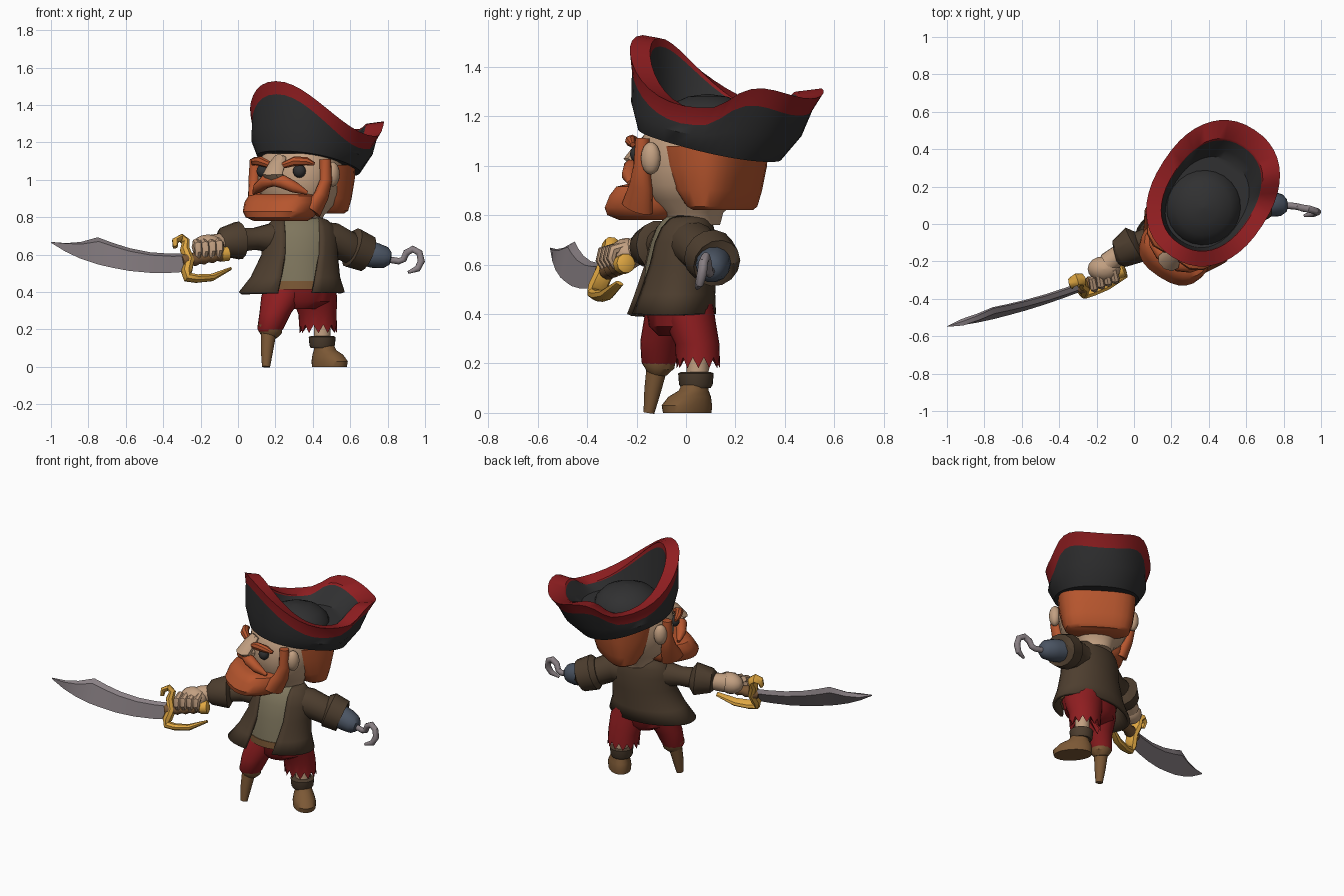
import bpy, bmesh, math
from mathutils import Vector, Matrix

if "Cube" in bpy.data.objects:
    bpy.data.objects.remove(bpy.data.objects["Cube"])

def colour(name, r, g, b):
    m = bpy.data.materials.new(name)
    m.diffuse_color = (r, g, b, 1)
    m.use_nodes = True
    m.node_tree.nodes["Principled BSDF"].inputs["Base Color"].default_value = m.diffuse_color
    return m

RED = colour("dark red cloth", .275, .0125, .0145)
BLACK = colour("black felt", .03, .03, .031)
ORANGE = colour("ginger hair", .47, .092, .027)
SKIN = colour("skin", .54, .35, .22)
COAT = colour("dark brown coat", .075, .048, .028)
SHIRT = colour("khaki shirt", .21, .18, .11)
BROWN = colour("brown leather", .20, .098, .036)
GOLD = colour("gold", .75, .39, .055)
STEEL = colour("steel", .25, .215, .23)
BLUE = colour("blue grey cup", .07, .09, .125)

def build(name, verts, faces, mats, M=None, angle=40, rule=None, fix=True):
    me = bpy.data.meshes.new(name)
    me.from_pydata([tuple(v) for v in verts], [], faces)
    if M:
        me.transform(M)
    if fix:
        bm = bmesh.new()
        bm.from_mesh(me)
        bmesh.ops.recalc_face_normals(bm, faces=bm.faces)
        bm.to_mesh(me)
        bm.free()
    for m in (mats if isinstance(mats, list) else [mats]):
        me.materials.append(m)
    for i, p in enumerate(me.polygons):
        p.use_smooth = True
        if rule:
            p.material_index = rule(i)
    me.set_sharp_from_angle(angle=math.radians(angle))
    ob = bpy.data.objects.new(name, me)
    bpy.context.collection.objects.link(ob)
    return ob

def skin_rings(rings, closed=True, caps=True):
    n = len(rings[0])
    faces = []
    for i in range(len(rings) - 1):
        for j in range(n if closed else n - 1):
            k = (j + 1) % n
            faces.append((i*n + j, i*n + k, (i+1)*n + k, (i+1)*n + j))
    if caps:
        faces.append(tuple(range(n))[::-1])
        faces.append(tuple(range((len(rings) - 1)*n, len(rings)*n)))
    return [v for r in rings for v in r], faces

def sgnpow(a, p):
    return math.copysign(abs(a)**p, a)

def loft(name, rows, mat, M=None, n=24, power=1, gap=0, zig=None, angle=40):
    """Stack of horizontal rings (x, y, z, rx, ry); gap leaves a front opening."""
    rings = []
    for i, (x, y, z, rx, ry) in enumerate(rows):
        g = math.asin(min(.95, gap/rx))
        ring = []
        for j in range(n):
            a = -math.pi/2 + g + (2*math.pi - 2*g)*j/(n - 1 if gap else n)
            dz = (.025 if j % 2 else -.02) if i == zig else 0
            ring.append((x + rx*sgnpow(math.cos(a), power), y + ry*sgnpow(math.sin(a), power), z + dz))
        rings.append(ring)
    v, f = skin_rings(rings, not gap, not gap)
    return build(name, v, f, mat, M, angle, fix=not gap)

def tube(name, pts, radii, mat, M=None, n=14, ref=(0, 1, 0), angle=40):
    """Sweep along points; a radius may be a pair (along ref, across)."""
    pts = [Vector(p) for p in pts]
    rings = []
    for i, p in enumerate(pts):
        t = (pts[min(i + 1, len(pts) - 1)] - pts[max(i - 1, 0)]).normalized()
        a = Vector(ref)
        a = (a - t*a.dot(t)).normalized()
        b = t.cross(a)
        r = radii[i] if isinstance(radii, list) else radii
        ra, rb = r if isinstance(r, tuple) else (r, r)
        rings.append([p + a*ra*math.cos(2*math.pi*j/n) + b*rb*math.sin(2*math.pi*j/n) for j in range(n)])
    v, f = skin_rings(rings)
    return build(name, v, f, mat, M, angle)

def ball(name, loc, rad, mat, M=None, n=16):
    rows = []
    for i in range(9):
        a = math.pi*(i/8 - .5)
        k = max(math.cos(a), .02)
        rows.append((loc[0], loc[1], loc[2] + rad[2]*math.sin(a), rad[0]*k, rad[1]*k))
    return loft(name, rows, mat, M, n, angle=60)

# ---- head, turned toward the sword side
H = Matrix.Translation((.337, .033, 0)) @ Matrix.Rotation(math.radians(-33), 4, 'Z')
loft("head", [(0, .0, .76, .1, .1), (0, .0, .81, .12, .11), (0, -.005, .86, .175, .165),
              (0, -.01, .92, .205, .195), (0, -.01, 1.0, .22, .205), (0, 0, 1.1, .22, .205),
              (0, .01, 1.14, .2, .19)], SKIN, H, power=.85)
loft("back_hair", [(0, .14, .82, .17, .07), (0, .135, .835, .195, .09), (0, .12, .9, .215, .125),
                   (0, .105, 1.0, .23, .165), (0, .1, 1.08, .235, .175)], ORANGE, H, power=.7)
loft("beard", [(0, -.2, .78, .14, .12), (0, -.21, .80, .175, .16), (0, -.205, .83, .195, .17),
               (0, -.19, .88, .2, .155), (0, -.185, .915, .185, .13), (0, -.175, .925, .15, .10)],
     ORANGE, H, power=.78)
for s, side in ((-1, "right"), (1, "left")):
    tube(side + "_sideburn", [(.222*s, -.105, 1.11), (.228*s, -.105, 1.0), (.21*s, -.12, .92), (.175*s, -.16, .83)],
         [(.028, .032), (.034, .032), (.05, .036), (.07, .04)], ORANGE, H)
    tube(side + "_moustache", [(0, -.265, .995), (.055*s, -.265, .99), (.115*s, -.24, .96), (.17*s, -.2, .93)],
         [.03, .036, .03, .01], ORANGE, H, n=10)
    tube(side + "_eyebrow", [(.03*s, -.235, 1.075), (.11*s, -.23, 1.1), (.165*s, -.2, 1.1), (.195*s, -.17, 1.085)],
         [.016, .026, .022, .01], ORANGE, H, n=8)
    ball(side + "_eye", (.116*s, -.195, 1.047), (.036, .032, .036), BLACK, H)
    ball(side + "_ear", (.238*s, -.055, 1.03), (.036, .042, .066), SKIN, H)
tube("nose", [(0, -.2, 1.12), (0, -.24, 1.075), (0, -.28, 1.03), (0, -.235, 1.0)],
     [(.035, .025), (.05, .035), (.062, .045), (.05, .04)], SKIN, H, n=8, ref=(1, 0, 0))

# ---- three-cornered hat: rings from underside, up the wall, over the trim, into the bowl
N = 44
lv = [[] for _ in range(8)]
for j in range(N):
    t = 2*math.pi*j/N
    c, s = sgnpow(math.cos(t), .9), sgnpow(math.sin(t), .87)
    bottom = Vector((.255*c, .075 + .29*s, 1.085 - .07*s))
    front, back = max(0, (.4 - s)/1.4), max(0, (s - .4)/.6)
    rim = Vector((.315*c, .157 + .405*s, 1.238 + .29*front**2 + .075*math.sin(math.pi*.85*back)
                  - .07*c*c*front))
    inner = Vector((.235*c, .147 + .315*s, rim.z - .012))
    valley = Vector((.2*c, .1 + .25*s, 1.18))
    h = rim.z - bottom.z
    mid = bottom.lerp(rim, .4) + Vector((.015*c, .015*s, -.01))
    edge = rim.lerp(bottom, .07/h)
    for k, p in enumerate((bottom, mid, edge, rim, inner, inner.lerp(valley, .1),
                           inner.lerp(valley, .6), valley)):
        lv[k].append(p)
v, f = skin_rings(lv)
build("hat_brim", v, f, [BLACK, RED], H, rule=lambda i: 1 if 2 <= i//N <= 4 else 0)
ball("hat_crown", (0, .065, 1.15), (.205, .21, .14), BLACK, H, 24)

# ---- torso
T = (Matrix.Translation((.33, -.03, 0)) @ Matrix.Rotation(math.radians(6), 4, 'Z')
     @ Matrix.Translation((-.33, .03, 0)))
body = [(.285, -.055, .40, .285, .18), (.305, -.045, .48, .24, .165), (.33, -.025, .60, .205, .15),
        (.335, -.015, .69, .205, .138), (.335, -.008, .75, .185, .12), (.335, .0, .785, .15, .1),
        (.335, .0, .80, .11, .08)]
coat = loft("coat", body, COAT, T, n=32, gap=.095, power=1)
sol = coat.modifiers.new("thickness", 'SOLIDIFY')
sol.thickness = .02
sol.offset = -1
loft("shirt", [(x, y, z, rx*.93, ry*.92) for x, y, z, rx, ry in
               [(.33, -.035, .455, .2, .155)] + body[2:]], SHIRT, T)
loft("belt", [(.33, -.035, .415, .19, .15), (.33, -.035, .458, .19, .147)], BROWN, T)

# ---- trousers and legs
loft("trouser_seat", [(.33, -.03, .31, .09, .08), (.33, -.03, .35, .165, .12),
                      (.33, -.03, .45, .195, .135)], RED)
loft("peg_trouser_leg", [(.17, -.11, .19, .06, .06), (.173, -.11, .205, .07, .07), (.2, -.1, .29, .085, .085),
                         (.24, -.06, .38, .115, .11), (.27, -.04, .44, .12, .12)], RED)
loft("ragged_trouser_leg", [(.43, .05, .26, .045, .045), (.43, .05, .2, .1, .088), (.425, .045, .28, .102, .09),
                            (.41, .015, .37, .12, .105), (.39, -.01, .44, .13, .12)], RED, zig=1)
tube("peg_cap", [(.172, -.11, .22), (.17, -.112, .19), (.163, -.118, .165)], [.068, .066, .045], BROWN)
tube("peg", [(.163, -.118, .18), (.155, -.135, .09), (.15, -.15, 0)], [.042, .034, .022], BROWN)
tube("shin", [(.45, .05, .28), (.45, .045, .1)], .045, SKIN)
loft("boot_cuff", [(.45, .04, .1, .06, .06), (.45, .04, .115, .068, .068), (.45, .04, .16, .072, .072),
                   (.45, .04, .165, .06, .06)], COAT)
F = Matrix.Translation((.46, .037, 0)) @ Matrix.Rotation(math.radians(42), 4, 'Z')
loft("boot", [(0, -.043, 0, .068, .115), (0, -.045, .03, .07, .12), (0, -.03, .065, .062, .1),
              (0, -.008, .09, .052, .066), (0, 0, .12, .05, .052)], BROWN, F, power=.95)

# ---- hook arm
tube("hook_sleeve", [(.42, .01, .68), (.51, .035, .68), (.58, .07, .645), (.64, .1, .62)],
     [.1, .092, .085, .085], COAT)
tube("hook_cuff", [(.59, .085, .645), (.61, .095, .638), (.69, .125, .605), (.69, .125, .605)],
     [.085, .11, .1, .075], COAT)
tube("hook_cup", [(.67, .113, .61), (.73, .108, .597), (.79, .1, .585), (.815, .1, .58), (.82, .1, .58)],
     [.07, .07, .058, .035, .01], BLUE)
tube("hook", [(.80, .1, .575), (.86, .095, .565), (.885, .09, .575), (.9, .085, .61), (.935, .08, .63),
              (.97, .07, .61), (.98, .065, .565), (.96, .055, .525), (.91, .045, .505)],
     [.018, .018, .018, .019, .019, .019, .02, .018, .008], STEEL, n=10)

# ---- sword arm
tube("sword_sleeve", [(.27, -.01, .68), (.17, -.045, .69), (.09, -.075, .685), (.02, -.105, .68)],
     [.1, .078, .06, .065], COAT)
tube("sword_cuff", [(.03, -.1, .678), (.005, -.11, .676), (-.08, -.16, .668), (-.1, -.165, .667)],
     [.062, .103, .078, .055], COAT)
tube("wrist", [(-.05, -.14, .67), (-.14, -.21, .65)], [.05, .058], SKIN)
ball("hand", (-.16, -.24, .642), (.088, .068, .066), SKIN)

def on_sword(x, z):
    """Point in the tilted plane of the sword."""
    return Vector((x, -.33 + .35*(x + .3) + .4*(z - .6), z))

normal = Vector((.35, -1, .4)).normalized()
for i in range(4):
    p = on_sword(-.225 + i*.038, .592 + .003*i)
    tube("finger_%d" % (i + 1), [p + Vector((0, .02, .075)), p + normal*.035 + Vector((0, 0, .045)),
                                 p + normal*.042 + Vector((0, 0, .01)), p + normal*.025 - Vector((0, 0, .02))],
         [.02, .024, .022, .014], SKIN, n=8, ref=(1, 0, 0))
tube("grip", [on_sword(-.3 + .023*i, .565 + .0038*i) for i in range(11)],
     [.038 if i % 2 else .029 for i in range(11)], BROWN)
tube("pommel", [on_sword(-.105, .598), on_sword(-.095, .6), on_sword(-.055, .605), on_sword(-.048, .606)],
     [.025, .04, .04, .025], GOLD, n=10)
guard = [(-.335, .64), (-.335, .675), (-.305, .69), (-.28, .67), (-.285, .63), (-.262, .57),
         (-.275, .51), (-.27, .48), (-.22, .472), (-.14, .478), (-.04, .525)]
tube("guard", [on_sword(*p) for p in guard],
     [(.024, .012), (.03, .018), (.034, .02), (.036, .022), (.036, .026), (.04, .03), (.04, .03),
      (.036, .026), (.034, .022), (.03, .02), (.018, .008)], GOLD, n=8, ref=normal)

# blade: (x, top z, bottom z) stations with a ridged section
stations = [(-.25, .605, .51), (-.36, .605, .503), (-.47, .613, .503), (-.58, .635, .513), (-.67, .663, .53),
            (-.75, .693, .548), (-.84, .668, .578), (-.92, .662, .615), (-.998, .668, .662)]
rings = []
for i, (x, top, bot) in enumerate(stations):
    th = normal*(.019 if i < 8 else .002)
    m = on_sword(x, bot + (top - bot)*.8)
    rings.append([on_sword(x, top), m + th, on_sword(x, bot), m - th])
v, f = skin_rings(rings)
build("blade", v, f, STEEL, angle=20)
